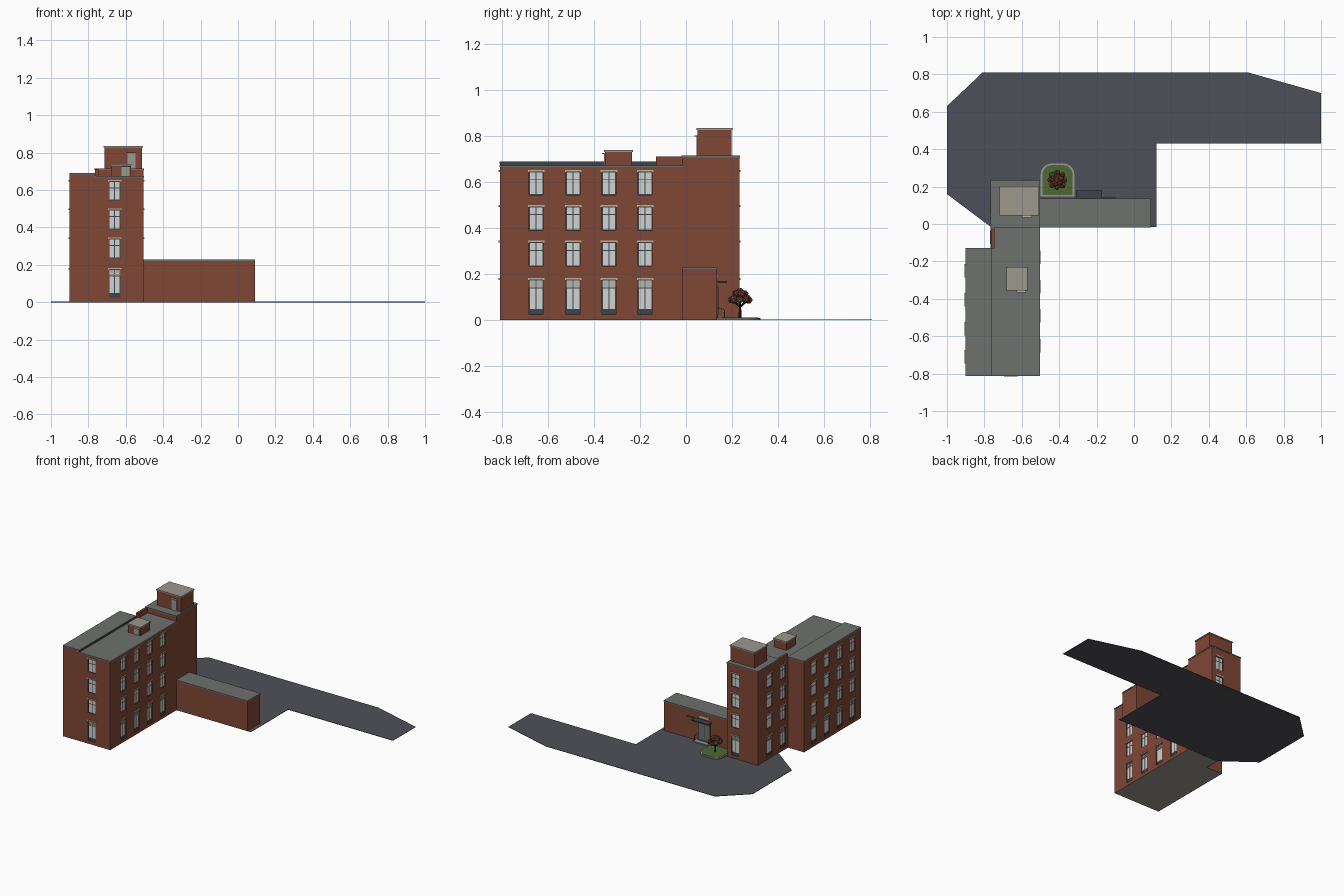
import bpy, bmesh, math, random
from mathutils import Matrix, Vector

old = bpy.data.objects.get("Cube")
if old:
    bpy.data.objects.remove(old, do_unlink=True)

# Colours, given as display values and converted to linear
COLOURS = {
    "brick": (128, 71, 54), "roof_grey": (110, 113, 110), "concrete": (156, 152, 143),
    "glass": (205, 213, 210), "dark_frame": (62, 66, 72), "asphalt": (79, 79, 89),
    "cream_stone": (196, 180, 155), "grass": (78, 104, 56),
    "russet_leaf": (118, 62, 44), "bark": (58, 44, 36),
}


def linear(v):
    v /= 255
    return v / 12.92 if v < 0.04 else ((v + 0.055) / 1.055) ** 2.4


MATS = {}
for name, rgb in COLOURS.items():
    m = bpy.data.materials.new(name)
    m.use_nodes = True
    col = tuple(linear(c) for c in rgb) + (1.0,)
    m.diffuse_color = col
    bsdf = next(n for n in m.node_tree.nodes if n.type == "BSDF_PRINCIPLED")
    bsdf.inputs["Base Color"].default_value = col
    MATS[name] = m


class Part:
    """Collects coloured solids into one object."""

    def __init__(self, name):
        self.name, self.bm, self.slots = name, bmesh.new(), []

    def slot(self, mat):
        if mat not in self.slots:
            self.slots.append(mat)
        return self.slots.index(mat)

    def paint(self, verts, mat):
        idx = self.slot(mat)
        for f in {f for v in verts for f in v.link_faces}:
            f.material_index = idx

    def box(self, x, y, z, mat, frame=Matrix()):
        """Box from (low, high) pairs, placed in a frame."""
        size = Matrix.Diagonal((x[1] - x[0], y[1] - y[0], z[1] - z[0], 1))
        mid = Matrix.Translation([sum(p) / 2 for p in (x, y, z)])
        made = bmesh.ops.create_cube(self.bm, size=1, matrix=frame @ mid @ size)
        self.paint(made["verts"], mat)

    def prism(self, outline, z0, z1, mat):
        face = self.bm.faces.new([self.bm.verts.new((x, y, z0)) for x, y in outline])
        made = bmesh.ops.extrude_face_region(self.bm, geom=[face])
        top = [g for g in made["geom"] if isinstance(g, bmesh.types.BMVert)]
        bmesh.ops.translate(self.bm, verts=top, vec=(0, 0, z1 - z0))
        self.paint(list(face.verts) + top, mat)

    def rod(self, a, b, r, mat, sides=6):
        a, b = Vector(a), Vector(b)
        turn = (b - a).to_track_quat("Z", "Y").to_matrix().to_4x4()
        made = bmesh.ops.create_cone(self.bm, cap_ends=True, segments=sides, radius1=r,
                                     radius2=r * 0.8, depth=(b - a).length,
                                     matrix=Matrix.Translation((a + b) / 2) @ turn)
        self.paint(made["verts"], mat)

    def finish(self):
        bmesh.ops.recalc_face_normals(self.bm, faces=self.bm.faces)
        mesh = bpy.data.meshes.new(self.name)
        self.bm.to_mesh(mesh)
        self.bm.free()
        for s in self.slots:
            mesh.materials.append(MATS[s])
        ob = bpy.data.objects.new(self.name, mesh)
        bpy.context.collection.objects.link(ob)
        return ob


# Paved yard
yard = Part("paved_yard")
yard.prism([(-1, 0.63), (-0.81, 0.81), (0.61, 0.81), (1, 0.7), (1, 0.43), (0.12, 0.43),
            (0.12, -0.016), (-0.765, -0.016), (-1, 0.16)], 0, 0.003, "asphalt")
yard.finish()

# Brick volumes: name, x, y, z
WEST, MID, EAST = -0.9, -0.765, -0.505
SOUTH, NORTH = -0.81, 0.232
VOLUMES = [
    ("main_wing", (MID, EAST), (SOUTH, -0.018), (0, 0.666)),
    ("side_wing", (WEST, MID), (SOUTH, -0.13), (0, 0.682)),
    ("stair_tower", (MID, EAST), (-0.018, NORTH), (0.002, 0.708)),
    ("low_wing", (EAST, 0.09), (-0.016, 0.135), (0.002, 0.222)),
]
bodies = []
for name, x, y, z in VOLUMES:
    p = Part(name)
    p.box(x, y, z, "brick")
    base = p.slot("concrete")
    p.bm.normal_update()
    for f in p.bm.faces:
        if f.normal.z < -0.5:
            f.material_index = base
    bodies.append(p.finish())
    # Roof slab with a slight overhang
    r = Part(name + "_roof")
    e = 0.002
    r.box((x[0] - e, x[1] + e), (y[0] - e, y[1] + e), (z[1], z[1] + 0.008), "roof_grey")
    r.finish()

# Raised walls above the main wing roof
raised = Part("raised_parapet")
raised.box((MID, MID + 0.018), (-0.13, -0.018), (0.66, 0.713), "brick")
raised.box((MID - 0.002, MID + 0.003), (SOUTH, -0.13), (0.674, 0.688), "dark_frame")
raised.finish()

# Roof huts with a door and a small hood on the south side
for name, x, y, z, door in [("tower_hut", (-0.715, -0.512), (0.05, 0.198), (0.714, 0.828), -0.57),
                            ("wing_hut", (-0.678, -0.573), (-0.352, -0.235), (0.672, 0.732), -0.602)]:
    h = Part(name)
    h.box(x, y, z, "brick")
    e = 0.004
    h.box((x[0] - e, x[1] + e), (y[0] - e, y[1] + e), (z[1], z[1] + 0.008), "concrete")
    top = min(z[1] - 0.008, z[0] + 0.085)
    h.box((door - 0.022, door + 0.022), (y[0] - 0.004, y[0]), (z[0], top), "concrete")
    h.box((door - 0.025, door + 0.025), (y[0] - 0.014, y[0]), (top, top + 0.004), "cream_stone")
    h.finish()

# Window recess cutter and window fittings
FLOORS = [(0.025, 0.175), (0.235, 0.338), (0.39, 0.493), (0.545, 0.645)]
HALF, DEPTH = 0.031, 0.012
cutter = Part("window_cutter")


def column(part, frame):
    """One stack of windows; local -y points out of the wall."""
    for level, (lo, hi) in enumerate(FLOORS):
        cutter.box((-HALF, HALF), (-0.02, DEPTH), (lo, hi), "brick", frame)
        part.box((-HALF, HALF), (DEPTH - 0.005, DEPTH + 0.001), (lo, hi), "dark_frame", frame)
        pane = (DEPTH - 0.007, DEPTH - 0.004)
        bottom = lo + (0.024 if level == 0 else 0.004)
        split = hi - 0.034
        for s in (-1, 1):
            xs = sorted((s * 0.002, s * (HALF - 0.004)))
            part.box(xs, pane, (bottom, split - 0.002), "glass", frame)
            part.box(xs, pane, (split + 0.002, hi - 0.003), "glass", frame)
        if level == 0:
            for k in range(3):
                z = split + 0.006 + k * 0.009
                part.box((-HALF, HALF), (DEPTH - 0.009, DEPTH - 0.006), (z, z + 0.004),
                         "concrete", frame)
        part.box((-HALF - 0.005, HALF + 0.005), (-0.006, 0.002), (hi, hi + 0.009),
                 "cream_stone", frame)


FACADES = {
    "south_windows": (0, [(-0.66, SOUTH)]),
    "east_windows": (90, [(EAST, y) for y in (-0.652, -0.491, -0.335, -0.178)]),
    "north_windows": (180, [(-0.575, NORTH)]),
    "west_windows": (-90, [(WEST, y) for y in (-0.71, -0.56, -0.405, -0.25)]
                     + [(MID, y) for y in (-0.07, 0.09)]),
}
for name, (angle, spots) in FACADES.items():
    p = Part(name)
    for x, y in spots:
        column(p, Matrix.Translation((x, y, 0)) @ Matrix.Rotation(math.radians(angle), 4, "Z"))
    p.finish()
cut = cutter.finish()
cut.hide_render = True
cut.hide_viewport = True
cut.display_type = "WIRE"
for body in bodies[:3]:
    mod = body.modifiers.new("window_recesses", "BOOLEAN")
    mod.operation, mod.solver, mod.object = "DIFFERENCE", "EXACT", cut

# Entrance on the north side of the low wing
WALL = 0.135
door = Part("entrance")
door.box((-0.3, -0.2), (WALL, WALL + 0.004), (0.003, 0.15), "dark_frame")
for x in (-0.294, -0.248):
    door.box((x, x + 0.042), (WALL + 0.003, WALL + 0.006), (0.022, 0.143), "roof_grey")
door.box((-0.29, -0.21), (WALL, WALL + 0.005), (0.182, 0.2), "cream_stone")
door.box((-0.31, -0.17), (WALL, 0.178), (0.162, 0.17), "dark_frame")
door.box((-0.17, -0.1), (WALL, 0.142), (0.162, 0.17), "dark_frame")
door.box((-0.31, -0.18), (WALL, 0.172), (0.003, 0.01), "concrete")
for x in (-0.305, -0.185):
    door.rod((x, 0.168, 0.005), (x, 0.168, 0.045), 0.002, "dark_frame")
    door.rod((x, WALL, 0.055), (x, 0.168, 0.045), 0.002, "concrete")
door.finish()


# Planting bed with rounded north corners
def bed_outline(x0, x1, y0, y1, r):
    pts = [(x0, y0), (x1, y0)]
    for cx, start in ((x1 - r, 0), (x0 + r, 90)):
        for k in range(6):
            a = math.radians(start + 18 * k)
            pts.append((cx + r * math.cos(a), y1 - r + r * math.sin(a)))
    return pts


bed = Part("planting_bed")
bed.prism(bed_outline(-0.499, -0.319, 0.146, 0.324, 0.06), 0.002, 0.01, "concrete")
bed.prism(bed_outline(-0.49, -0.328, 0.155, 0.315, 0.052), 0.005, 0.012, "grass")
bed.finish()

# Small tree with clustered leaves
random.seed(4)
tree = Part("tree")
TX, TY = -0.41, 0.235
tree.rod((TX, TY, 0.01), (TX, TY, 0.075), 0.006, "bark")
for ring, (count, radius, height) in enumerate([(8, 0.038, 0.092), (5, 0.02, 0.112), (1, 0, 0.122)]):
    for k in range(count):
        a = math.tau * k / count + ring * 0.4
        spot = Vector((TX + radius * math.cos(a), TY + radius * math.sin(a),
                       height + random.uniform(-0.005, 0.005)))
        if ring == 0:
            tree.rod((TX, TY, 0.055), spot, 0.003, "bark", 5)
        leaf = bmesh.ops.create_icosphere(
            tree.bm, subdivisions=1, radius=random.uniform(0.016, 0.02),
            matrix=Matrix.Translation(spot) @ Matrix.Rotation(a, 4, "X"))
        tree.paint(leaf["verts"], "grass" if ring == 0 and k % 3 == 0 else "russet_leaf")
tree.finish()
